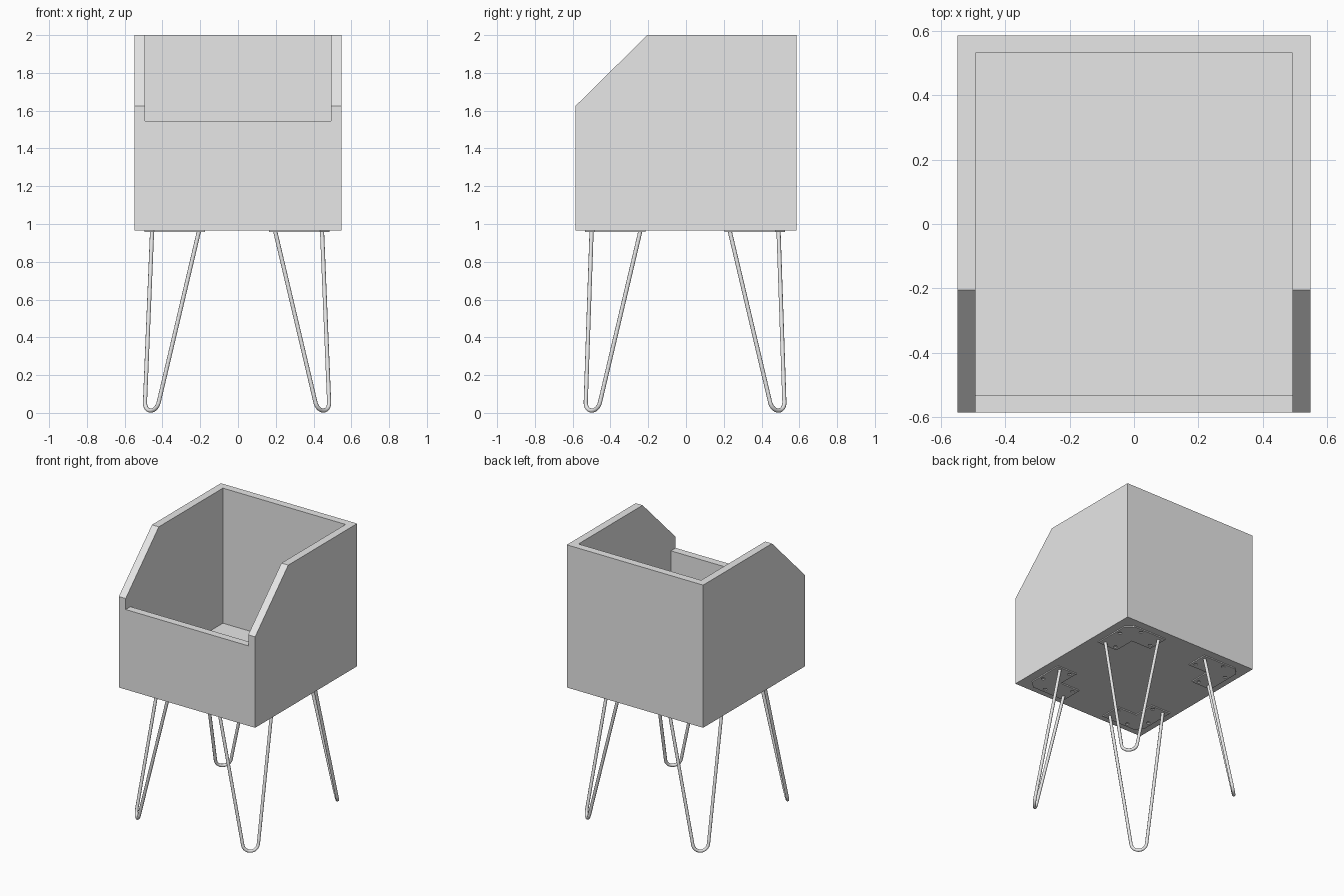
import bpy, bmesh, math
from mathutils import Vector

if "Cube" in bpy.data.objects:
    bpy.data.objects.remove(bpy.data.objects["Cube"], do_unlink=True)

W, D = 0.547, 0.585            # half width and half depth of the box
BASE, TOP, T = 0.965, 2.0, 0.055
FRONT = 1.545                  # top of the low front wall
PLATE = 0.008
ROD = 0.011

grey = bpy.data.materials.new("light grey")
grey.use_nodes = True
grey.diffuse_color = (0.8, 0.8, 0.8, 1)
grey.node_tree.nodes["Principled BSDF"].inputs["Base Color"].default_value = (0.8, 0.8, 0.8, 1)


def prism(name, points, direction):
    """Extrude a closed outline of 3D points along a direction."""
    bm = bmesh.new()
    face = bm.faces.new([bm.verts.new(p) for p in points])
    out = bmesh.ops.extrude_face_region(bm, geom=[face])
    verts = [v for v in out["geom"] if isinstance(v, bmesh.types.BMVert)]
    bmesh.ops.translate(bm, vec=direction, verts=verts)
    bmesh.ops.recalc_face_normals(bm, faces=bm.faces[:])
    mesh = bpy.data.meshes.new(name)
    bm.to_mesh(mesh)
    bm.free()
    obj = bpy.data.objects.new(name, mesh)
    bpy.context.collection.objects.link(obj)
    mesh.materials.append(grey)
    return obj


def activate(obj):
    bpy.ops.object.select_all(action="DESELECT")
    obj.select_set(True)
    bpy.context.view_layer.objects.active = obj


def cut(obj, cutter):
    """Subtract a cutter and discard it."""
    mod = obj.modifiers.new("cut", "BOOLEAN")
    mod.operation, mod.solver, mod.object = "DIFFERENCE", "EXACT", cutter
    activate(obj)
    bpy.ops.object.modifier_apply(modifier=mod.name)
    bpy.data.objects.remove(cutter, do_unlink=True)


# Open box: side profile with a sloped front corner, hollowed by a stepped cutter
profile = [(-D, BASE), (D, BASE), (D, TOP), (-0.205, TOP), (-D, 1.625)]
box = prism("box", [(-W, y, z) for y, z in profile], (2 * W, 0, 0))
floor, above, inner = BASE + T, TOP + 0.2, D - T
hollow = [(-inner, floor), (inner, floor), (inner, above),
          (-D - 0.2, above), (-D - 0.2, FRONT), (-inner, FRONT)]
cut(box, prism("hollow_cutter", [(T - W, y, z) for y, z in hollow], (2 * (W - T), 0, 0)))

# Mounting plate outline and screw holes, for one quadrant
OUTLINE = [(0.17, 0.53), (0.44, 0.53), (0.49, 0.48), (0.49, 0.21),
           (0.33, 0.21), (0.33, 0.37), (0.17, 0.37)]
HOLES = [(0.46, 0.40), (0.36, 0.50), (0.20, 0.405), (0.365, 0.24)]


def corner(sx, sy, x, y, z):
    return Vector((sx * x - 0.005, sy * y - 0.005, z))


def make_plate(name, sx, sy):
    z = BASE - PLATE
    plate = prism(name, [corner(sx, sy, x, y, z) for x, y in OUTLINE], (0, 0, PLATE))
    for hx, hy in HOLES:
        ring = [2 * math.pi * i / 12 for i in range(12)]
        hole = [corner(sx, sy, hx + 0.013 * math.cos(a), hy + 0.013 * math.sin(a), z - 0.01)
                for a in ring]
        cut(plate, prism("hole_cutter", hole, (0, 0, PLATE + 0.009)))


def make_leg(name, sx, sy):
    """Bent rod: two straight arms joined by a round foot."""
    top_a = corner(sx, sy, 0.45, 0.237, BASE - PLATE / 2)
    top_b = corner(sx, sy, 0.202, 0.495, BASE - PLATE / 2)
    foot = corner(sx, sy, 0.45, 0.487, 0.064)
    across = (top_a - top_b).normalized()
    down = (foot - (top_a + top_b) / 2).normalized()
    tilt = math.radians(10)
    path = [top_a]
    for i in range(17):
        a = -tilt + (math.pi + 2 * tilt) * i / 16
        a = tilt + (math.pi - 2 * tilt) * i / 16
        path.append(foot + 0.053 * (across * math.cos(a) + down * math.sin(a)))
    path.append(top_b)
    curve = bpy.data.curves.new(name, "CURVE")
    curve.dimensions = "3D"
    curve.bevel_depth, curve.bevel_resolution = ROD, 3
    curve.use_fill_caps = True
    spline = curve.splines.new("POLY")
    spline.points.add(len(path) - 1)
    for point, co in zip(spline.points, path):
        point.co = (*co, 1)
    curve.materials.append(grey)
    leg = bpy.data.objects.new(name, curve)
    bpy.context.collection.objects.link(leg)
    activate(leg)
    bpy.ops.object.convert(target="MESH")
    bpy.ops.object.shade_smooth_by_angle(angle=math.radians(40))


# One plate and one leg at each corner
for side, sx in (("left", 1), ("right", -1)):
    for end, sy in (("front", -1), ("back", 1)):
        make_plate(f"{end}_{side}_plate", sx, sy)
        make_leg(f"{end}_{side}_leg", sx, sy)
